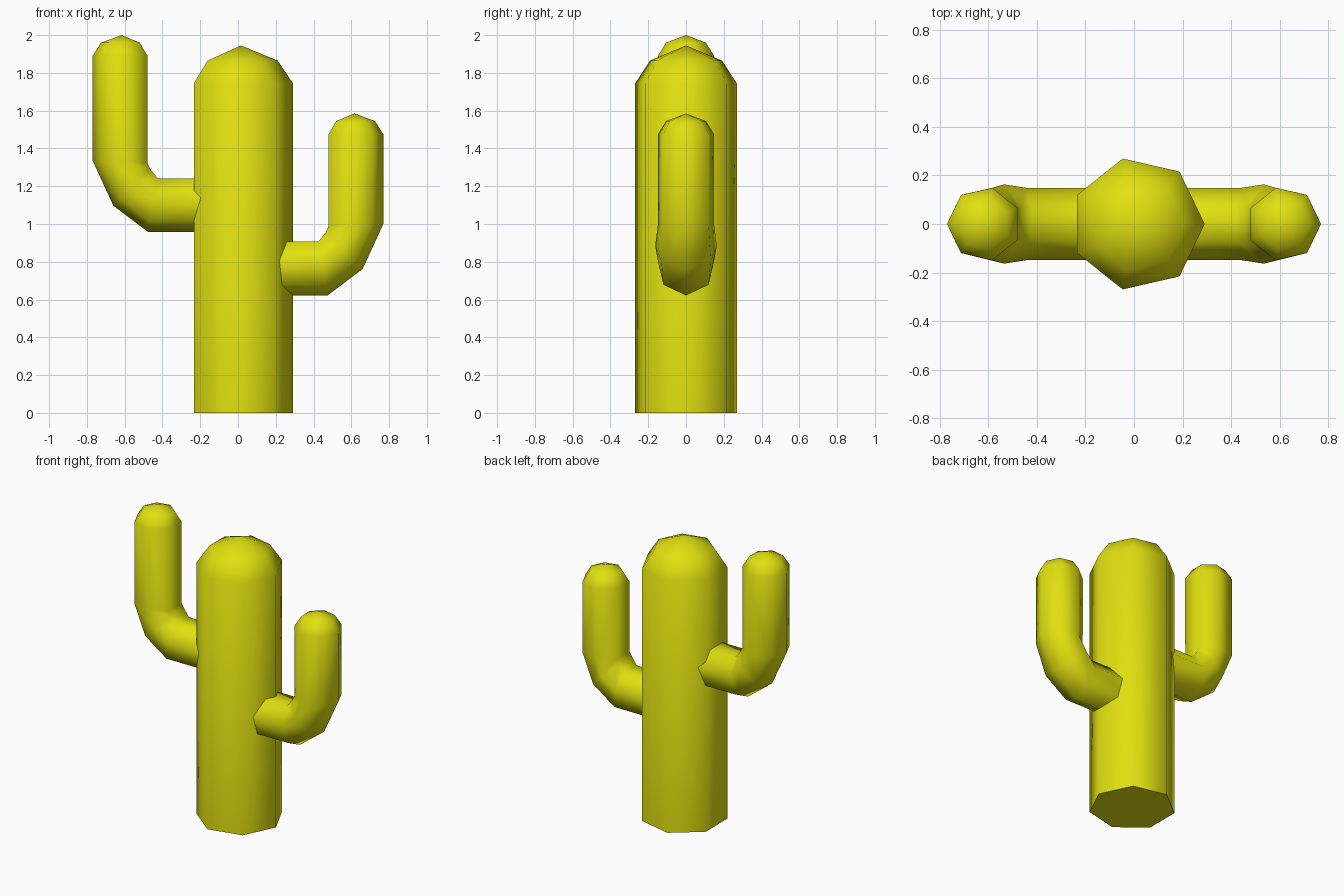
import bpy, bmesh, math
from mathutils import Vector

if "Cube" in bpy.data.objects:
    bpy.data.objects.remove(bpy.data.objects["Cube"])

N = 7  # all tubes are seven-sided

green = bpy.data.materials.new("cactus yellow green")
green.diffuse_color = (0.75, 0.75, 0.005, 1)
green.use_nodes = True
green.node_tree.nodes["Principled BSDF"].inputs["Base Color"].default_value = green.diffuse_color


def ring(outer, inner, half_y):
    """Heptagon with one vertex at outer and its opposite flat side at inner."""
    o, i = Vector((outer[0], 0, outer[1])), Vector((inner[0], 0, inner[1]))
    pts = []
    for k in range(N):
        a = 2 * math.pi * k / N
        t = (1 - math.cos(a)) / (1 + math.cos(math.pi / N))
        p = o.lerp(i, t)
        p.y = half_y * math.sin(a) / math.sin(4 * math.pi / N)
        pts.append(p)
    return pts


def level(cx, r, z):
    """Horizontal heptagon pointing to +x."""
    return ring((cx + r, z), (cx - r * math.cos(math.pi / N), z),
                r * math.sin(4 * math.pi / N))


def loft(name, rings, apex, side=1):
    bm = bmesh.new()
    loops = [[bm.verts.new((p.x * side, p.y, p.z)) for p in r] for r in rings]
    for a, b in zip(loops, loops[1:]):
        for k in range(N):
            j = (k + 1) % N
            bm.faces.new((a[k], a[j], b[j], b[k]))
    bm.faces.new(loops[0][::-1])
    tip = bm.verts.new((apex[0] * side, 0, apex[1]))
    for k in range(N):
        bm.faces.new((loops[-1][k], loops[-1][(k + 1) % N], tip))
    bmesh.ops.recalc_face_normals(bm, faces=bm.faces[:])
    me = bpy.data.meshes.new(name)
    bm.to_mesh(me)
    bm.free()
    me.materials.append(green)
    ob = bpy.data.objects.new(name, me)
    bpy.context.collection.objects.link(ob)
    bpy.ops.object.select_all(action='DESELECT')
    ob.select_set(True)
    bpy.context.view_layer.objects.active = ob
    bpy.ops.object.shade_smooth_by_angle(angle=math.radians(62))


# trunk with domed top
loft("trunk", [level(0.015, 0.276, 0), level(0.015, 0.276, 1.745),
               level(0.015, 0.195, 1.865)], (0.015, 1.945))


# bent arms: horizontal stub, elbow, upright, dome
def arm(name, side, dz, top):
    c, r, h = 0.617, 0.1525, 0.149
    loft(name, [
        ring((0.12, 0.622 + dz), (0.12, 0.907 + dz), h),
        ring((0.475, 0.622 + dz), (0.425, 0.907 + dz), h),
        ring((0.66, 0.762 + dz), (0.464, 0.955 + dz), 0.163),
        ring((c + r, 1.0 + dz), (0.48, 0.99 + dz), h),
        level(c, r, top - 0.11),
        level(c, 0.108, top - 0.04)], (c, top), side)


arm("right_arm", 1, 0, 1.585)
arm("left_arm", -1, 0.335, 2.0)
